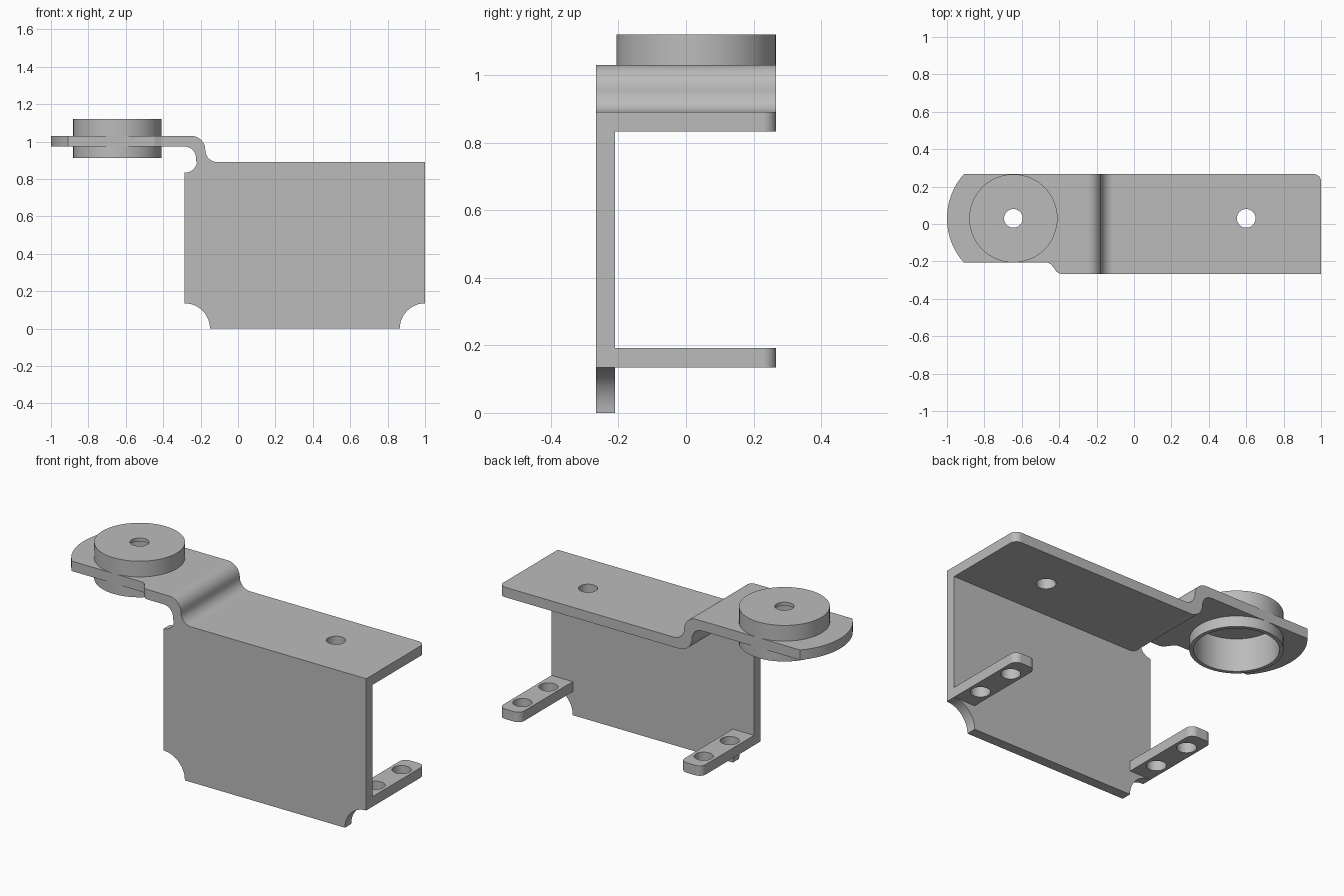
import bpy
import bmesh
from math import cos, sin, radians, asin, degrees
from mathutils import Vector

cube = bpy.data.objects.get("Cube")
if cube:
    bpy.data.objects.remove(cube, do_unlink=True)

steel = bpy.data.materials.new("grey_steel")
steel.use_nodes = True
steel.diffuse_color = (0.5, 0.5, 0.5, 1)
steel.node_tree.nodes["Principled BSDF"].inputs["Base Color"].default_value = (0.5, 0.5, 0.5, 1)

T = 0.057                      # sheet thickness
FRONT, BACK = -0.267, 0.267    # y limits
LEFT, RIGHT = -0.285, 1.0      # wall x limits
TOP = 0.89                     # top of the lower flange
NOTCH = 0.135                  # corner relief radius, also tab width
CUP = (-0.645, 0.03)           # cup axis


def arc(cx, cy, r, a0, a1, n=12):
    step = radians(a1 - a0) / n
    return [(cx + r * cos(radians(a0) + i * step), cy + r * sin(radians(a0) + i * step))
            for i in range(n + 1)]


def prism(name, pts, axis, lo, hi):
    """Extrude a 2D outline along y (x,z outline) or z (x,y outline)."""
    bm = bmesh.new()
    place = (lambda p, d: (p[0], d, p[1])) if axis == "y" else (lambda p, d: (p[0], p[1], d))
    face = bm.faces.new([bm.verts.new(place(p, lo)) for p in pts])
    ext = bmesh.ops.extrude_face_region(bm, geom=[face])
    move = Vector((0, hi - lo, 0)) if axis == "y" else Vector((0, 0, hi - lo))
    bmesh.ops.translate(bm, vec=move,
                        verts=[v for v in ext["geom"] if isinstance(v, bmesh.types.BMVert)])
    bmesh.ops.recalc_face_normals(bm, faces=bm.faces)
    mesh = bpy.data.meshes.new(name)
    bm.to_mesh(mesh)
    bm.free()
    mesh.materials.append(steel)
    obj = bpy.data.objects.new(name, mesh)
    bpy.context.collection.objects.link(obj)
    return obj


def disc(name, x, y, r, lo, hi, n=32):
    return prism(name, arc(x, y, r, 0, 360, n)[:-1], "z", lo, hi)


def combine(obj, other, operation):
    """Apply a boolean and discard the helper."""
    mod = obj.modifiers.new("combine", "BOOLEAN")
    mod.operation, mod.solver, mod.object = operation, "EXACT", other
    bpy.ops.object.select_all(action="DESELECT")
    bpy.context.view_layer.objects.active = obj
    obj.select_set(True)
    bpy.ops.object.modifier_apply(modifier=mod.name)
    bpy.data.objects.remove(other, do_unlink=True)


def drill(obj, x, y, lo, hi, r=0.05, n=32):
    combine(obj, disc("hole_cutter", x, y, r, lo, hi, n), "DIFFERENCE")


def finish(obj):
    bpy.ops.object.select_all(action="DESELECT")
    bpy.context.view_layer.objects.active = obj
    obj.select_set(True)
    bpy.ops.object.shade_smooth_by_angle(angle=radians(30))
    mod = obj.modifiers.new("clean_shading", "WEIGHTED_NORMAL")
    mod.keep_sharp = True


# Stepped top strip: side profile limited by its plan outline
upper = 1.03
profile = [(1.1, TOP)]
profile += arc(-0.11, TOP + 0.065, 0.065, 270, 180)
profile += arc(-0.25, upper - 0.075, 0.075, 0, 90)
profile += [(-1.1, upper), (-1.1, upper - T)]
profile += arc(LEFT, upper - T - 0.06, 0.06, 90, 0)
profile += arc(-0.145, TOP - T + 0.08, 0.08, 180, 270)
profile += [(1.1, TOP - T)]
bracket = prism("bracket", profile, "y", FRONT - 0.1, BACK + 0.1)

end_r, cup_r = 0.355, 0.236
swing = degrees(asin(cup_r / end_r))
step_y = CUP[1] - cup_r
plan = [(RIGHT, FRONT)]
plan += arc(-0.385, FRONT + 0.04, 0.04, 270, 220, 5)
plan += arc(-0.47, step_y - 0.04, 0.04, 35, 90, 5)
plan += arc(*CUP, end_r, 180 + swing, 180 - swing, 24)
plan += arc(RIGHT - 0.04, BACK - 0.04, 0.04, 90, 0, 8)
combine(bracket, prism("plan_cutter", plan, "z", 0.7, 1.2), "INTERSECT")

# Front wall with quarter-round corner reliefs
wall = arc(LEFT, 0, NOTCH, 90, 0) + arc(RIGHT, 0, NOTCH, 180, 90)
wall += [(RIGHT, TOP)]
wall += arc(LEFT, 0.9, 0.067, -9, -90)
combine(bracket, prism("wall", wall, "y", FRONT, FRONT + T), "UNION")

# Two lower mounting tabs with rounded ends and paired holes
for x0 in (LEFT, RIGHT - NOTCH):
    x1 = x0 + NOTCH
    outline = [(x0, FRONT + T / 2), (x1, FRONT + T / 2)]
    outline += arc(x1 - 0.04, BACK - 0.04, 0.04, 0, 90, 8)
    outline += arc(x0 + 0.04, BACK - 0.04, 0.04, 90, 180, 8)
    combine(bracket, prism("tab", outline, "z", NOTCH, NOTCH + T), "UNION")
    for y in (0.15, -0.085):
        drill(bracket, (x0 + x1) / 2, y, 0.1, 0.25)

# Flange hole and seat for the cup
drill(bracket, 0.6, 0.03, 0.75, 1.0)
drill(bracket, *CUP, 0.9, 1.1, 0.225, 64)
finish(bracket)

# Hollow cup, open underneath, with a centre hole in its cap
cup = disc("cup", *CUP, cup_r, 0.913, 1.12, 64)
drill(cup, *CUP, 0.8, 1.1, 0.215, 64)
drill(cup, *CUP, 1.0, 1.2)
finish(cup)
